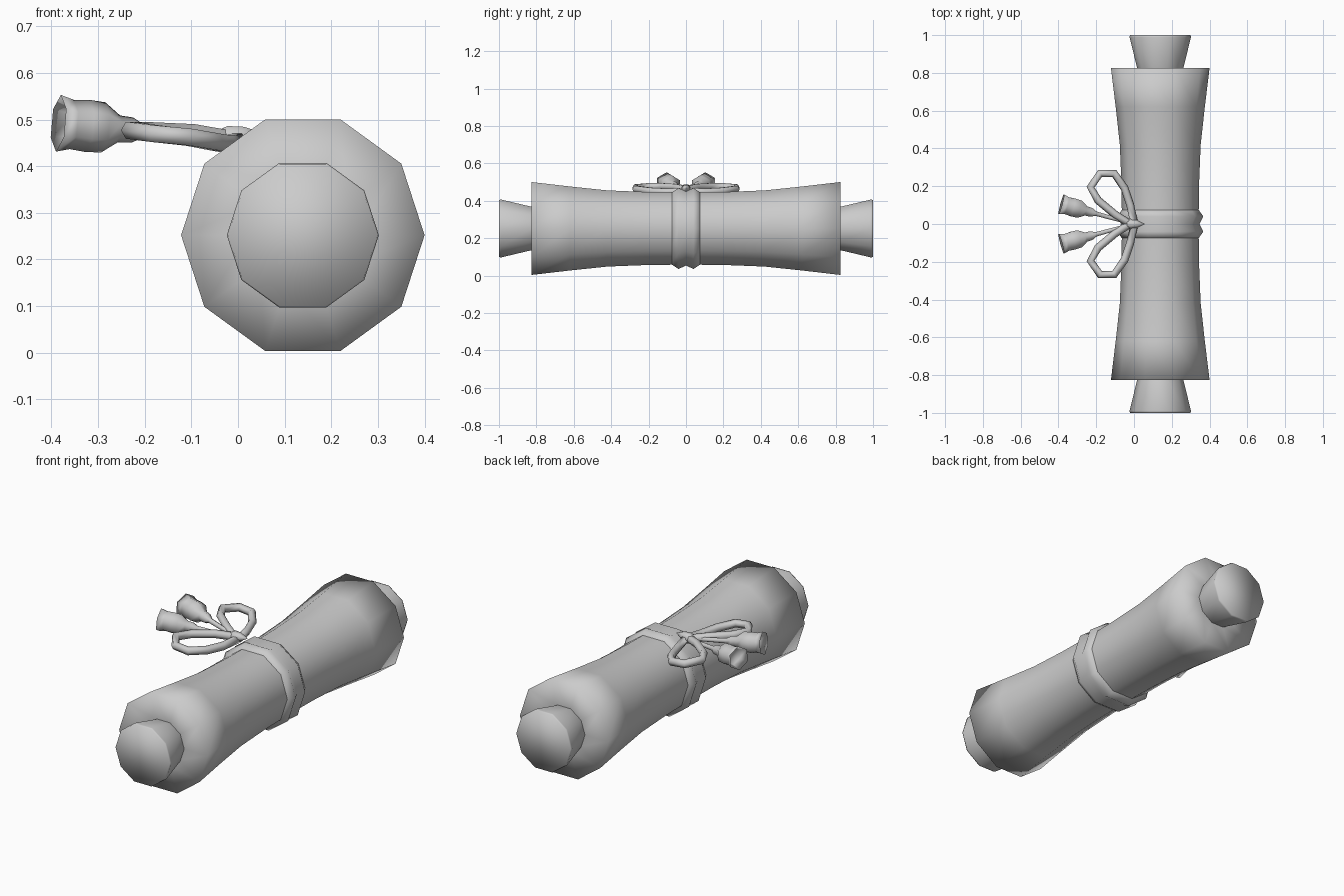
import bpy, bmesh, math
from mathutils import Vector

cube = bpy.data.objects.get("Cube")
if cube:
    bpy.data.objects.remove(cube, do_unlink=True)

grey = bpy.data.materials.new("plain grey")
grey.use_nodes = True
grey.diffuse_color = (0.6, 0.6, 0.6, 1)
bsdf = grey.node_tree.nodes["Principled BSDF"]
bsdf.inputs["Base Color"].default_value = grey.diffuse_color
bsdf.inputs["Roughness"].default_value = 0.8


def skin(name, rings, sides, closed=False, phase=0.0):
    """Bridge a chain of (centre, tangent, radius) rings into a smooth mesh."""
    bm = bmesh.new()
    loops = []
    for centre, tangent, radius in rings:
        side = tangent.cross(Vector((0, 0, 1))).normalized()
        up = side.cross(tangent).normalized()
        loop = []
        for k in range(sides):
            a = phase + math.tau * k / sides
            loop.append(bm.verts.new(centre + radius * (side * math.cos(a) + up * math.sin(a))))
        loops.append(loop)
    pairs = list(zip(loops, loops[1:]))
    if closed:
        pairs.append((loops[-1], loops[0]))
    for a, b in pairs:
        for k in range(sides):
            j = (k + 1) % sides
            bm.faces.new((a[k], a[j], b[j], b[k]))
    if not closed:
        bm.faces.new(loops[0])
        bm.faces.new(loops[-1])
    bmesh.ops.recalc_face_normals(bm, faces=bm.faces)
    for face in bm.faces:
        face.smooth = True
    mesh = bpy.data.meshes.new(name)
    bm.to_mesh(mesh)
    bm.free()
    mesh.materials.append(grey)
    obj = bpy.data.objects.new(name, mesh)
    bpy.context.collection.objects.link(obj)
    return obj


def lathe(name, start, direction, profile, sides, phase=0.0):
    """Turn a (distance, radius) profile around a straight axis."""
    axis = Vector(direction).normalized()
    rings = [(Vector(start) + axis * d, axis, r) for d, r in profile]
    return skin(name, rings, sides, phase=phase)


def mirrored(half):
    """Complete a profile given from the middle outwards."""
    return [(-d, r) for d, r in reversed(half) if d > 0] + half


CENTRE = (0.139, 0, 0.252)
ALONG = (0, 1, 0)

# rolled sheet, flared towards both ends
lathe("rolled_sheet", CENTRE, ALONG, mirrored(
    [(0, 0.203), (0.2, 0.205), (0.42, 0.214), (0.62, 0.236), (0.825, 0.261), (0.825, 0.115)]), 10)

# flared roller knobs at both ends
for label, sign in (("front", -1), ("back", 1)):
    lathe(label + "_roller_knob", CENTRE, (0, sign, 0),
          [(0.78, 0.11), (0.825, 0.122), (0.99, 0.163), (1.0, 0.16)], 10)

# two-ridged cord wrapped round the middle
lathe("cord_band", CENTRE, ALONG, mirrored(
    [(0, 0.208), (0.04, 0.228), (0.08, 0.2)]), 10)

# small pointed knot
lathe("bow_knot", (-0.06, 0, 0.458), (1, 0, 0.1),
      [(0, 0.012), (0.04, 0.028), (0.075, 0.022), (0.115, 0.002)], 6)

# bow loops and tassels on both sides of the knot
LOOP = [(0.0, 0.01, 0.452), (-0.02, 0.1, 0.447), (-0.05, 0.19, 0.452), (-0.105, 0.268, 0.462),
        (-0.18, 0.268, 0.47), (-0.23, 0.195, 0.477), (-0.19, 0.125, 0.476), (-0.1, 0.05, 0.472),
        (-0.03, 0.005, 0.46)]
TASSEL = [(0, 0.01), (0.1, 0.012), (0.19, 0.014), (0.215, 0.027), (0.245, 0.029), (0.28, 0.054),
          (0.315, 0.056), (0.35, 0.053), (0.38, 0.061), (0.335, 0.045)]
for label, sign in (("front", -1), ("back", 1)):
    pts = [Vector((x, sign * y, z)) for x, y, z in LOOP]
    n = len(pts)
    rings = [(p, (pts[(i + 1) % n] - pts[i - 1]).normalized(), 0.021) for i, p in enumerate(pts)]
    skin(label + "_bow_loop", rings, 6, closed=True)
    lathe(label + "_tassel", (-0.02, sign * 0.005, 0.458), (-0.365, sign * 0.1, 0.034),
          TASSEL, 6, phase=math.pi / 6)
